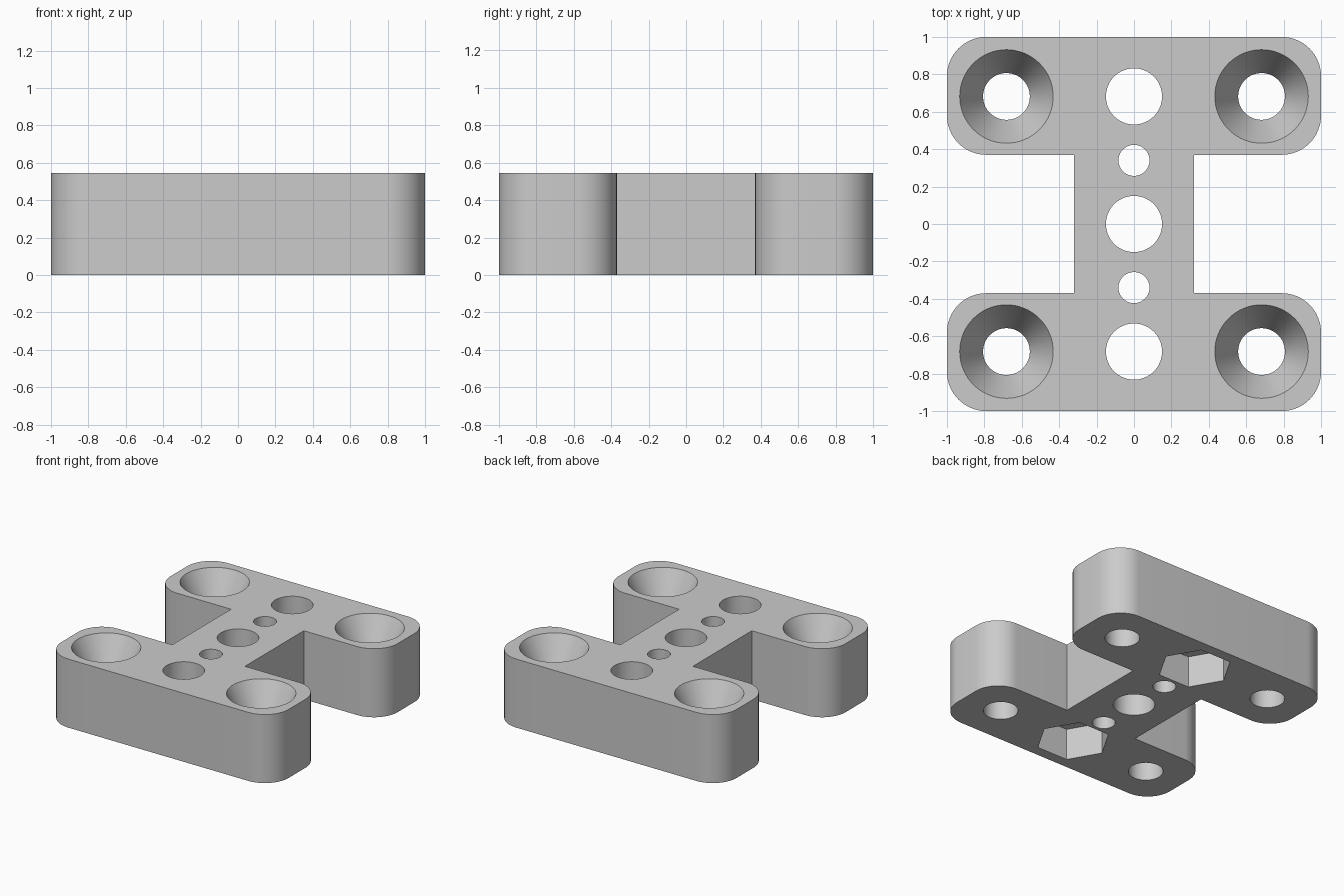
import bpy
import bmesh
from math import cos, sin, pi

HEIGHT = 0.545
ARM_INNER, WEB_HALF, CORNER = 0.37, 0.32, 0.21
HOLE_POS = 0.682

if "Cube" in bpy.data.objects:
    bpy.data.objects.remove(bpy.data.objects["Cube"])

grey = bpy.data.materials.new("plain grey")
grey.use_nodes = True
grey.diffuse_color = (0.6, 0.6, 0.6, 1)
grey.node_tree.nodes["Principled BSDF"].inputs["Base Color"].default_value = grey.diffuse_color


def make_object(name, bm):
    bmesh.ops.recalc_face_normals(bm, faces=bm.faces)
    mesh = bpy.data.meshes.new(name)
    bm.to_mesh(mesh)
    bm.free()
    mesh.materials.append(grey)
    obj = bpy.data.objects.new(name, mesh)
    bpy.context.collection.objects.link(obj)
    return obj


def arc(cx, cy, start, steps=16):
    """Quarter circle of the corner radius."""
    angles = [start + pi / 2 * i / steps for i in range(steps + 1)]
    return [(cx + CORNER * cos(a), cy + CORNER * sin(a)) for a in angles]


def stack(name, rings, x, y, sides):
    """Solid of revolution from (radius, height) rings."""
    bm = bmesh.new()
    loops = [[bm.verts.new((x + r * cos(2 * pi * i / sides),
                            y + r * sin(2 * pi * i / sides), z))
              for i in range(sides)] for r, z in rings]
    for low, high in zip(loops, loops[1:]):
        for i in range(sides):
            j = (i + 1) % sides
            bm.faces.new((low[i], low[j], high[j], high[i]))
    bm.faces.new(loops[0][::-1])
    bm.faces.new(loops[-1])
    obj = make_object(name, bm)
    obj.hide_render = True
    return obj


# H-shaped block: one quarter of the outline, mirrored to the others
quarter = [(WEB_HALF, ARM_INNER)]
quarter += arc(1 - CORNER, ARM_INNER + CORNER, -pi / 2)
quarter += arc(1 - CORNER, 1 - CORNER, 0)
half = quarter + [(-x, y) for x, y in reversed(quarter)]
outline = half + [(-x, -y) for x, y in half]
bm = bmesh.new()
base = bm.faces.new([bm.verts.new((x, y, 0)) for x, y in outline])
top = bmesh.ops.extrude_face_region(bm, geom=[base])["geom"]
bmesh.ops.translate(bm, vec=(0, 0, HEIGHT),
                    verts=[v for v in top if isinstance(v, bmesh.types.BMVert)])
block = make_object("mounting_block", bm)

# Cutters: countersunk corner holes, centre row of holes, nut pockets
over = HEIGHT + 0.1
cutters = []
for sx in (-1, 1):
    for sy in (-1, 1):
        cutters.append(stack("countersink_cutter",
                             [(0.125, -0.1), (0.125, HEIGHT - 0.25), (0.25, HEIGHT), (0.25, over)],
                             sx * HOLE_POS, sy * HOLE_POS, 64))
for y, radius in ((-HOLE_POS, 0.15), (-0.34, 0.083), (0, 0.15), (0.34, 0.083), (HOLE_POS, 0.15)):
    cutters.append(stack("hole_cutter", [(radius, -0.1), (radius, over)], 0, y, 64))
for y in (-HOLE_POS, HOLE_POS):
    cutters.append(stack("nut_pocket_cutter", [(0.27, -0.1), (0.27, 0.25)], 0, y, 6))

bpy.context.view_layer.objects.active = block
for cutter in cutters:
    cut = block.modifiers.new("cut", "BOOLEAN")
    cut.operation = "DIFFERENCE"
    cut.solver = "EXACT"
    cut.object = cutter
    bpy.ops.object.modifier_apply(modifier=cut.name)
for cutter in cutters:
    bpy.data.objects.remove(cutter)

# Smooth the round walls and keep the edges sharp
bpy.ops.object.select_all(action="DESELECT")
block.select_set(True)
bpy.context.view_layer.objects.active = block
bpy.ops.object.shade_smooth_by_angle(angle=pi / 9)
